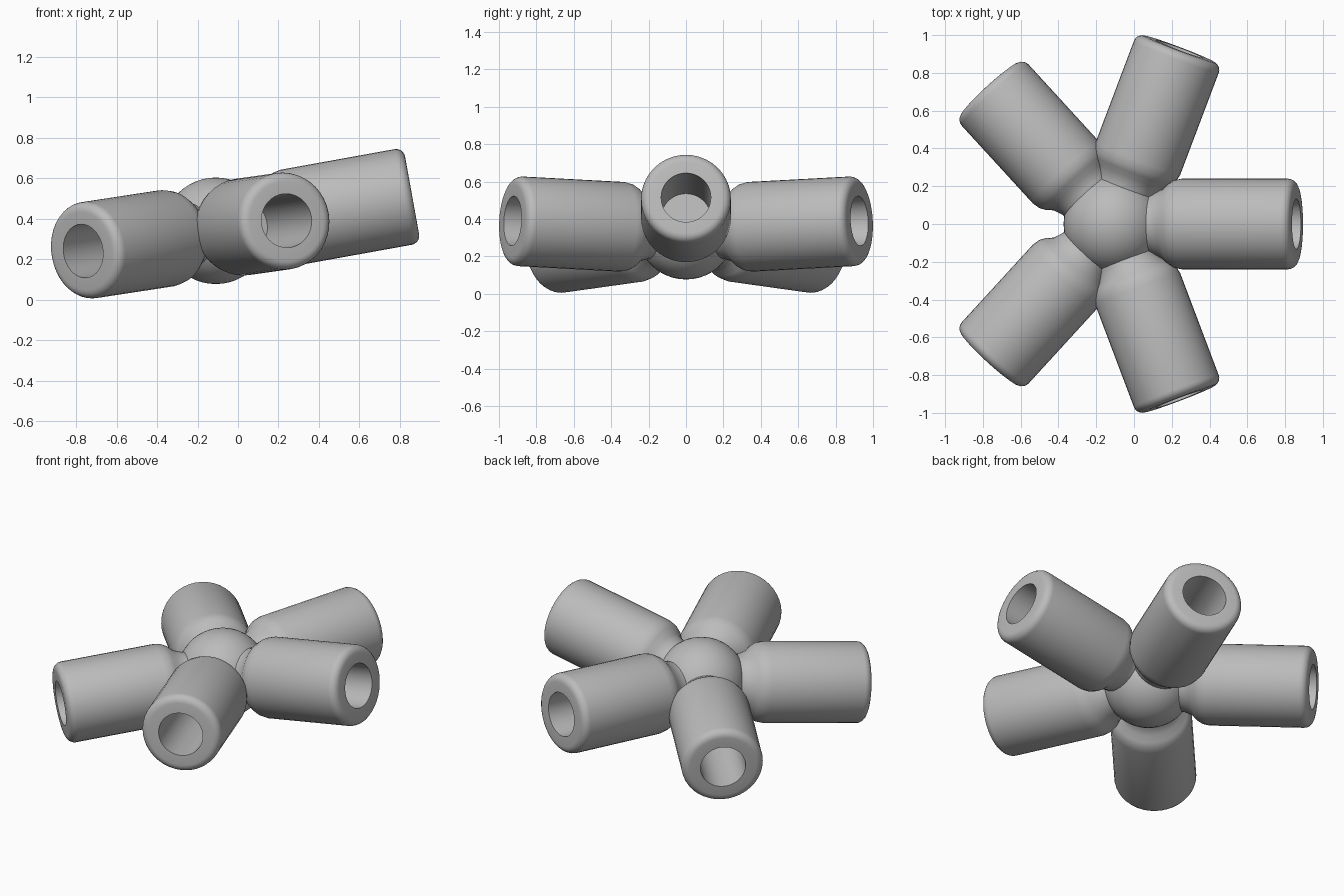
import bpy, bmesh, math
from mathutils import Vector

cube = bpy.data.objects.get("Cube")
if cube:
    bpy.data.objects.remove(cube, do_unlink=True)

grey = bpy.data.materials.new("plain grey")
grey.use_nodes = True
grey.diffuse_color = (0.5, 0.5, 0.5, 1)
grey.node_tree.nodes["Principled BSDF"].inputs["Base Color"].default_value = (0.5, 0.5, 0.5, 1)

HUB = Vector((-0.11, 0, 0.34))
RADIUS, BORE, DEPTH = 0.24, 0.133, 0.62


def finish(name, bm):
    mesh = bpy.data.meshes.new(name)
    bmesh.ops.recalc_face_normals(bm, faces=bm.faces)
    bm.to_mesh(mesh)
    bm.free()
    mesh.materials.append(grey)
    obj = bpy.data.objects.new(name, mesh)
    bpy.context.collection.objects.link(obj)
    bpy.ops.object.select_all(action='DESELECT')
    obj.select_set(True)
    bpy.context.view_layer.objects.active = obj
    bpy.ops.object.shade_smooth_by_angle(angle=math.radians(40))
    return obj


def socket_arm(name, tip):
    """Revolve a tube with a narrow neck, rounded rim and blind bore."""
    axis = Vector(tip) - HUB
    end = axis.length
    # neck and shoulder
    profile = [(0.1, 0), (0.1, 0.15), (0.22, 0.165), (0.27, 0.185),
               (0.3, 0.215), (0.33, 0.232), (0.37, RADIUS)]
    # rounded outer rim
    for i in range(6):
        a = math.radians(18 * i)
        profile.append((end - 0.045 + 0.045 * math.sin(a), RADIUS - 0.045 * (1 - math.cos(a))))
    # bore
    profile += [(end, BORE), (end - DEPTH, BORE), (end - DEPTH, 0)]

    bm = bmesh.new()
    verts = [bm.verts.new((r, 0, d)) for d, r in profile]
    edges = [bm.edges.new(pair) for pair in zip(verts, verts[1:])]
    bmesh.ops.spin(bm, geom=verts + edges, cent=(0, 0, 0), axis=(0, 0, 1),
                   angle=math.tau, steps=40)
    bmesh.ops.remove_doubles(bm, verts=bm.verts, dist=0.0005)
    arm = finish(name, bm)
    arm.location = HUB
    arm.rotation_euler = axis.to_track_quat('Z', 'Y').to_euler()
    return arm


# Central ball
ball = bmesh.new()
bmesh.ops.create_uvsphere(ball, u_segments=40, v_segments=24, radius=0.263)
finish("hub_ball", ball).location = HUB

# Arms, paired across the centre line
socket_arm("left_arm", (0.86, 0, 0.515))
for side, word in ((-1, "front"), (1, "back")):
    socket_arm(word + "_arm", (0.24, 0.927 * side, 0.39))
    socket_arm(word + "_right_arm", (-0.765, 0.715 * side, 0.24))
